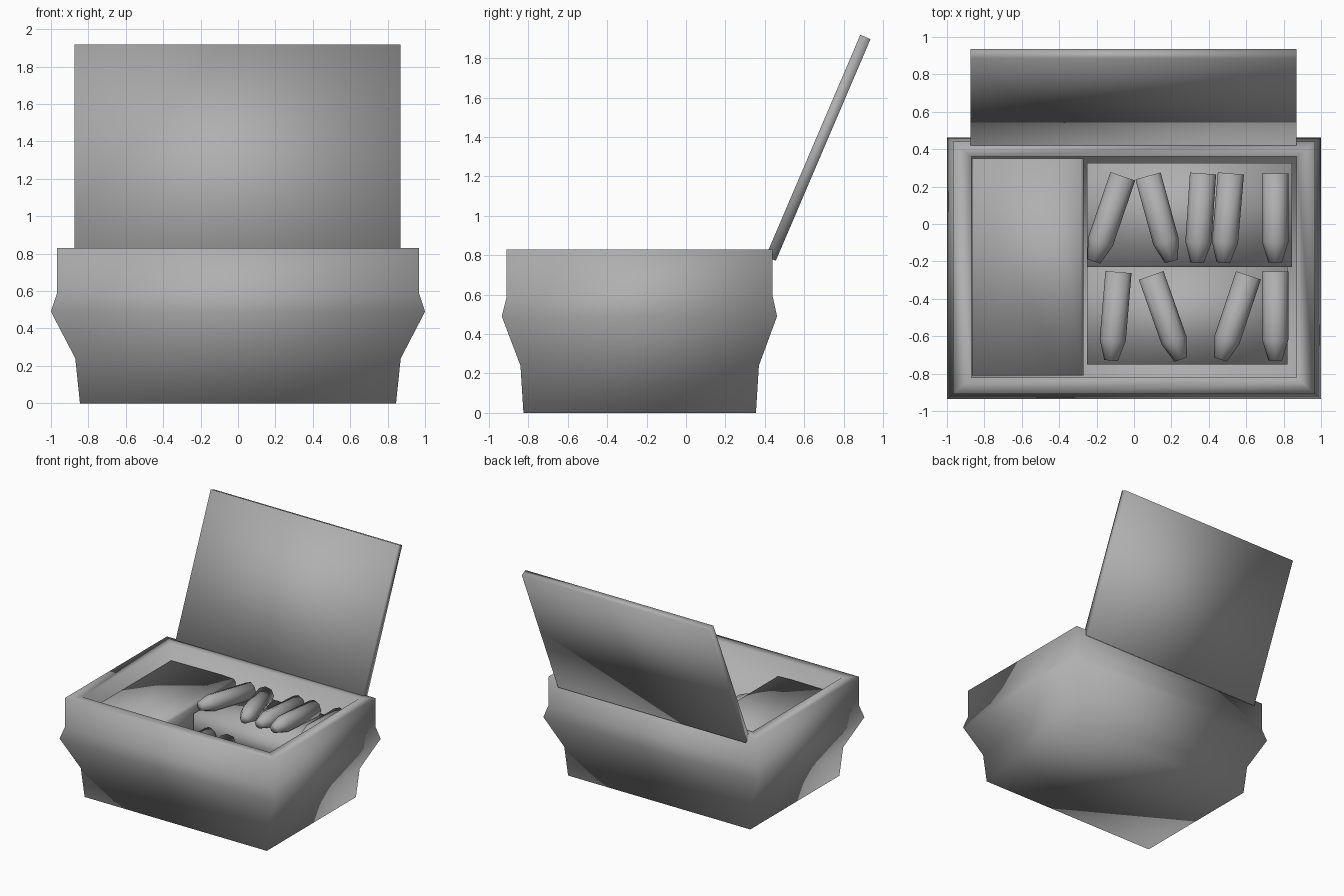
import bpy, bmesh, math
from mathutils import Vector, Matrix

if "Cube" in bpy.data.objects:
    bpy.data.objects.remove(bpy.data.objects["Cube"])

# one dark grey for every part
grey = bpy.data.materials.new("dark_grey")
grey.diffuse_color = (0.43, 0.43, 0.43, 1)
grey.use_nodes = True
grey.node_tree.nodes["Principled BSDF"].inputs["Base Color"].default_value = grey.diffuse_color


def loft(name, rings, matrix=None):
    """Join closed rings of points, cap both ends, shade fully smooth."""
    bm = bmesh.new()
    loops = [[bm.verts.new(p) for p in ring] for ring in rings]
    n = len(loops[0])
    for a, b in zip(loops, loops[1:]):
        for i in range(n):
            j = (i + 1) % n
            bm.faces.new((a[i], a[j], b[j], b[i]))
    bm.faces.new(loops[0])
    bm.faces.new(loops[-1])
    bmesh.ops.recalc_face_normals(bm, faces=bm.faces)
    for f in bm.faces:
        f.smooth = True
    mesh = bpy.data.meshes.new(name)
    bm.to_mesh(mesh)
    bm.free()
    mesh.materials.append(grey)
    obj = bpy.data.objects.new(name, mesh)
    if matrix:
        obj.matrix_world = matrix
    bpy.context.collection.objects.link(obj)
    return obj


def rect(x0, x1, y0, y1, z):
    return [(x0, y0, z), (x1, y0, z), (x1, y1, z), (x0, y1, z)]


def block(name, x, y, z, matrix=None):
    return loft(name, [rect(*x, *y, z[0]), rect(*x, *y, z[1])], matrix)


# crate shell: outside profile, flat rim, then down to the inner floor
FLOOR = 0.40
profile = [(0.845, -0.825, 0.355, 0), (0.87, -0.84, 0.37, 0.24),
           (1.0, -0.935, 0.462, 0.49), (0.967, -0.91, 0.44, 0.59),
           (0.967, -0.91, 0.44, 0.83), (0.87, -0.82, 0.36, 0.83),
           (0.87, -0.82, 0.36, FLOOR)]
loft("crate_shell", [rect(-x, x, y0, y1, z) for x, y0, y1, z in profile])

# inner compartment with a softened right edge, and the two stepped trays
section = [(-0.865, FLOOR), (-0.27, FLOOR), (-0.27, 0.67), (-0.285, 0.69), (-0.40, 0.695),
           (-0.865, 0.69)]
loft("side_compartment", [[(x, y, z) for x, z in section] for y in (-0.81, 0.35)])
block("back_tray", (-0.25, 0.845), (-0.23, 0.325), (FLOOR, 0.63))
block("front_tray", (-0.25, 0.82), (-0.75, -0.23), (FLOOR, 0.44))

# open lid, leaning back from the hinge
lean = math.atan2(0.47, 1.10)
lid_matrix = Matrix.Translation((0, 0.43, 0.783)) @ Matrix.Rotation(-lean, 4, 'X')
block("lid", (-0.873, 0.868), (-0.028, 0.028), (0, 1.223), lid_matrix)


# shells: eight-sided bodies with a blunt tapered nose
def shell(name, tail, nose, z):
    tail, nose = Vector((*tail, z)), Vector((*nose, z))
    d = nose - tail
    length = d.length
    rings = []
    for r, t in ((0.07, 0), (0.07, length - 0.11), (0.036, length)):
        rings.append([(r * math.cos(a), r * math.sin(a), t)
                      for a in (math.tau * k / 8 for k in range(8))])
    loft(name, rings, Matrix.Translation(tail) @ d.to_track_quat('Z', 'Y').to_matrix().to_4x4())


back_row = [((-0.06, 0.255), (-0.215, -0.20)), ((0.075, 0.257), (0.20, -0.20)),
            ((0.369, 0.27), (0.337, -0.207)), ((0.518, 0.27), (0.477, -0.207)),
            ((0.755, 0.27), (0.755, -0.207))]
front_row = [((-0.083, -0.257), (-0.123, -0.73)), ((0.092, -0.275), (0.25, -0.725)),
             ((0.612, -0.275), (0.462, -0.725)), ((0.755, -0.255), (0.755, -0.73))]
for row, pairs, z in (("back", back_row, 0.69), ("front", front_row, 0.50)):
    for i, (tail, nose) in enumerate(pairs):
        shell(f"{row}_shell_{i + 1}", tail, nose, z)
